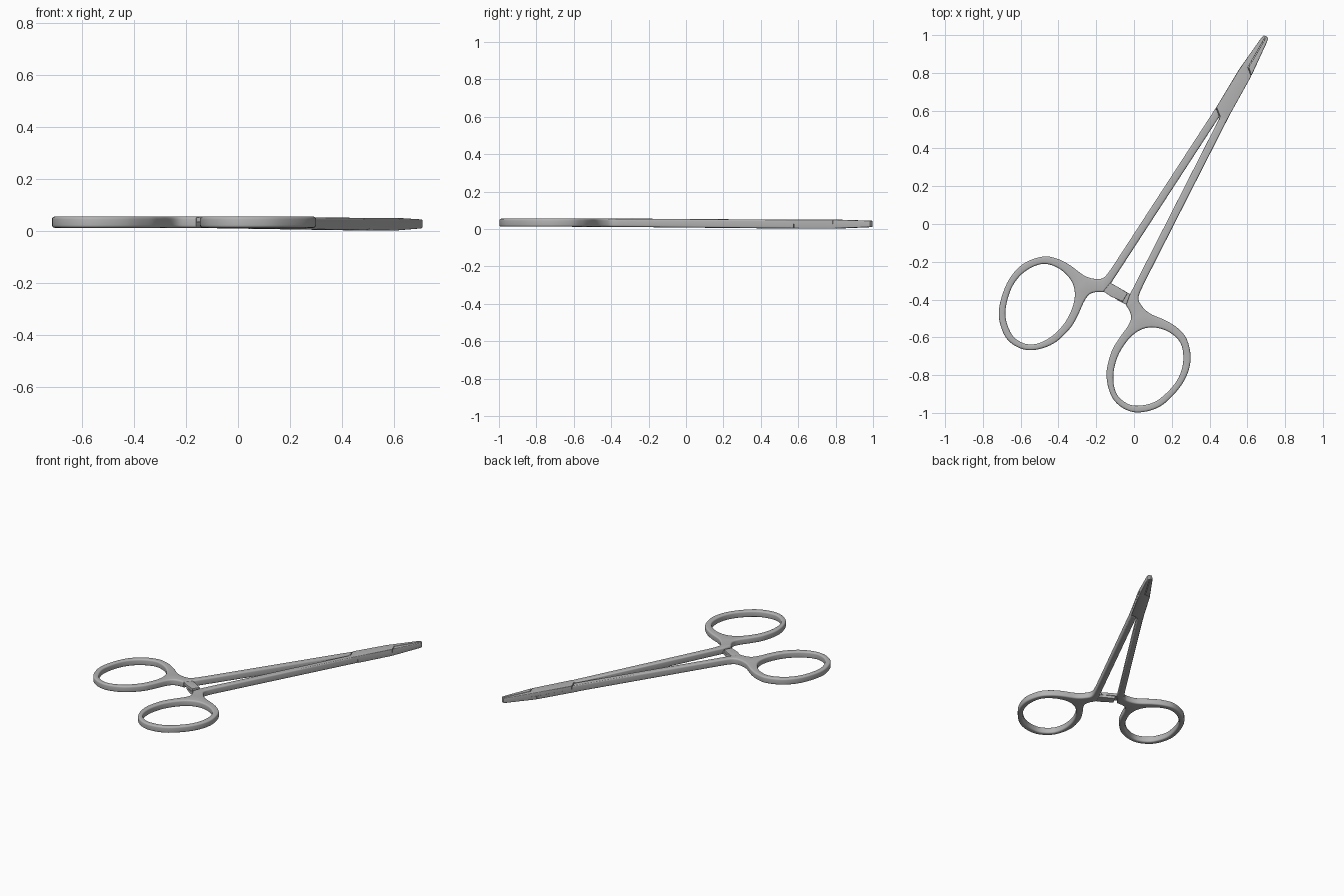
import bpy, bmesh, math
from mathutils import Vector

if "Cube" in bpy.data.objects:
    bpy.data.objects.remove(bpy.data.objects["Cube"], do_unlink=True)

steel = bpy.data.materials.new("brushed_steel")
steel.use_nodes = True
COLOR = (0.45, 0.45, 0.45, 1)
steel.diffuse_color = COLOR
bsdf = steel.node_tree.nodes["Principled BSDF"]
bsdf.inputs["Base Color"].default_value = COLOR
bsdf.inputs["Roughness"].default_value = 0.5

# Local frame: u runs along the tool to the tip, v runs out to its left
ORIGIN = Vector((-0.213, -0.5875))
ALONG = Vector((0.5, 0.866))
ACROSS = Vector((-0.866, 0.5))

# Underside and top heights at stations along the tool
LEVELS = [(0.2, 0.012, 0.055), (1.3, 0.002, 0.05), (1.6, 0.002, 0.05), (1.825, 0.01, 0.044)]


def levels(u):
    u = min(max(u, LEVELS[0][0]), LEVELS[-1][0])
    for (a, lo, hi), (b, lo2, hi2) in zip(LEVELS, LEVELS[1:]):
        if u <= b:
            t = (u - a) / (b - a)
            return lo + (lo2 - lo) * t, hi + (hi2 - hi) * t


def smooth(points, closed=False, steps=6):
    """Catmull-Rom curve through the points."""
    p = [Vector(q) for q in points]
    p = [p[-1]] + p + p[:2] if closed else [p[0]] + p + [p[-1]]
    out = []
    for a, b, c, d in zip(p, p[1:], p[2:], p[3:]):
        for i in range(steps):
            t = i / steps
            out.append(0.5 * (2 * b + (c - a) * t + (2 * a - 5 * b + 4 * c - d) * t * t
                              + (3 * b - a - 3 * c + d) * t ** 3))
    return out if closed else out + [p[-1]]


def inset(loop, amount):
    """Move a closed loop towards its left-hand side."""
    out = []
    for i, p in enumerate(loop):
        d1 = (p - loop[i - 1]).normalized()
        d2 = (loop[(i + 1) % len(loop)] - p).normalized()
        n1, n2 = Vector((-d1.y, d1.x)), Vector((-d2.y, d2.x))
        out.append(p + (n1 + n2) * amount / max(1 + n1.dot(n2), 0.4))
    return out


def signed_area(loop):
    return sum(loop[i - 1].cross(p) for i, p in enumerate(loop))


def solid(name, loops, side=1, span=(0, 1), round_low=0.004, round_high=0.004):
    """Plate with rounded rims; the first loop is the outline, others are holes."""
    bm = bmesh.new()
    arc = [math.pi / 2 * i / 4 for i in range(5)]
    profile = [(round_low, 0, (1 - math.sin(a), 1 - math.cos(a))) for a in arc] if round_low else [(0, 0, (0, 0))]
    profile += [(round_high, 1, (1 - math.cos(a), 1 - math.sin(a))) for a in arc] if round_high else [(0, 1, (0, 0))]
    caps = ([], [])
    for k, loop in enumerate(loops):
        loop = [Vector(p) for p in loop]
        if (signed_area(loop) > 0) != (k == 0):
            loop.reverse()
        rings = []
        for radius, end, (dx, dz) in profile:
            ring = []
            for q in inset(loop, radius * dx):
                lo, hi = levels(q.x)
                z = lo + (hi - lo) * span[end] + radius * dz * (1 - 2 * end)
                w = ORIGIN + ALONG * q.x + ACROSS * q.y * side
                ring.append(bm.verts.new((w.x, w.y, z)))
            rings.append(ring)
        n = len(loop)
        for r1, r2 in zip(rings, rings[1:]):
            for i in range(n):
                j = (i + 1) % n
                bm.faces.new((r1[i], r1[j], r2[j], r2[i]))
        for cap, ring in zip(caps, (rings[0], rings[-1])):
            cap += [bm.edges.get((ring[i - 1], ring[i])) for i in range(n)]
    for cap in caps:
        bmesh.ops.triangle_fill(bm, use_beauty=True, use_dissolve=False, edges=cap)
    bmesh.ops.recalc_face_normals(bm, faces=bm.faces)
    mesh = bpy.data.meshes.new(name)
    bm.to_mesh(mesh)
    bm.free()
    mesh.materials.append(steel)
    ob = bpy.data.objects.new(name, mesh)
    bpy.context.collection.objects.link(ob)
    bpy.ops.object.select_all(action="DESELECT")
    ob.select_set(True)
    bpy.context.view_layer.objects.active = ob
    bpy.ops.object.shade_smooth_by_angle(angle=math.radians(35))
    return ob


# Finger ring with web and shank, as one outline
ring_outline = smooth([
    (0.37, 0.094), (0.295, 0.104), (0.264, 0.135), (0.247, 0.199), (0.257, 0.296),
    (0.252, 0.373), (0.222, 0.444), (0.134, 0.514), (0.008, 0.535), (-0.143, 0.498),
    (-0.233, 0.416), (-0.258, 0.33), (-0.233, 0.242), (-0.148, 0.163), (-0.037, 0.127),
    (0.044, 0.125), (0.132, 0.133), (0.177, 0.126), (0.204, 0.101), (0.222, 0.068)])
shank = [(0.285, 0.058), (1.335, 0.002), (1.367, 0.041)]
finger_hole = smooth([
    (0.192, 0.42), (0.105, 0.485), (-0.005, 0.501), (-0.135, 0.463), (-0.208, 0.389),
    (-0.226, 0.322), (-0.203, 0.251), (-0.126, 0.193), (-0.018, 0.165), (0.1, 0.178),
    (0.178, 0.23), (0.212, 0.323)], closed=True)

# Ratchet bar, box joint running into one jaw, and the opposite jaw half
ratchet = [(0.226, 0.085), (0.282, 0.085), (0.284, 0.02), (0.282, -0.044), (0.23, -0.044), (0.222, 0.02)]
joint_and_jaw = [(1.337, 0), (1.369, 0.041), (1.6, 0.036), (1.7, 0.028), (1.8, 0.019), (1.822, 0.014),
                 (1.827, 0.001), (1.635, 0.001), (1.604, -0.037), (1.367, -0.041), (1.32, -0.043), (1.32, -0.002)]
jaw_half = [(1.637, -0.001), (1.606, -0.037), (1.7, -0.028), (1.8, -0.019), (1.822, -0.014), (1.827, -0.001)]

for label, side in (("left", 1), ("right", -1)):
    upper = side == 1
    half = (0.5, 1) if upper else (0, 0.5)
    rims = dict(round_low=0 if upper else 0.005, round_high=0.005 if upper else 0)
    solid(label + "_ring_and_shank", [ring_outline + shank, finger_hole], side,
          round_low=0.01, round_high=0.01)
    solid(label + "_ratchet_bar", [ratchet], side, (0.51, 0.94) if upper else (0.06, 0.49),
          round_low=0.002, round_high=0.002)
    solid(label + "_joint_and_jaw", [joint_and_jaw], side, half, **rims)
    solid(label + "_jaw_half", [jaw_half], side, half, **rims)
